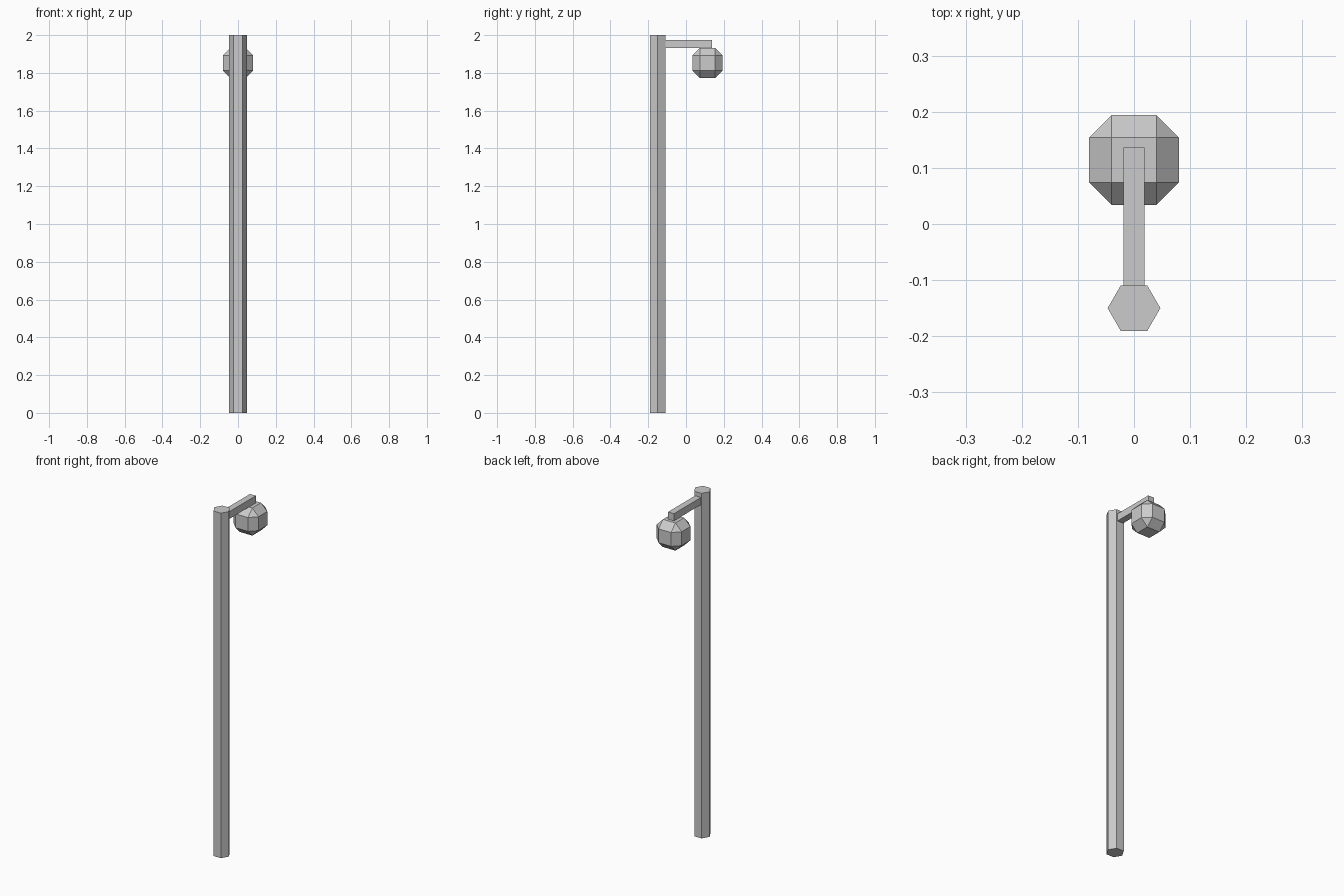
import bpy, bmesh, math
from mathutils import Matrix

if "Cube" in bpy.data.objects:
    bpy.data.objects.remove(bpy.data.objects["Cube"])


def finish(name, bm, location):
    mesh = bpy.data.meshes.new(name)
    bm.to_mesh(mesh)
    bm.free()
    obj = bpy.data.objects.new(name, mesh)
    obj.location = location
    bpy.context.collection.objects.link(obj)
    return obj


def box(name, size, location):
    bm = bmesh.new()
    bmesh.ops.create_cube(bm, size=1)
    bmesh.ops.scale(bm, vec=size, verts=bm.verts)
    return finish(name, bm, location)


# Hexagonal pole with corners pointing along x
bm = bmesh.new()
bmesh.ops.create_cone(bm, cap_ends=True, segments=6, radius1=0.047, radius2=0.047, depth=2)
for_x = max(bm.verts, key=lambda v: v.co.x).co
if abs(for_x.y) > 0.001:
    bmesh.ops.rotate(bm, verts=bm.verts, matrix=Matrix.Rotation(math.radians(30), 3, 'Z'))
finish("pole", bm, (0, -0.15, 1))

# Horizontal arm meeting the pole's rear face
box("arm", (0.038, 0.246, 0.042), (0, 0.0135, 1.954))

# Faceted lamp: a cube chamfered on all edges, hanging under the arm
lamp = box("lamp", (0.16, 0.16, 0.16), (0, 0.114, 1.853))
chamfer = lamp.modifiers.new("chamfer", 'BEVEL')
chamfer.width = 0.04
chamfer.segments = 1
chamfer.limit_method = 'NONE'
chamfer.offset_type = 'OFFSET'
